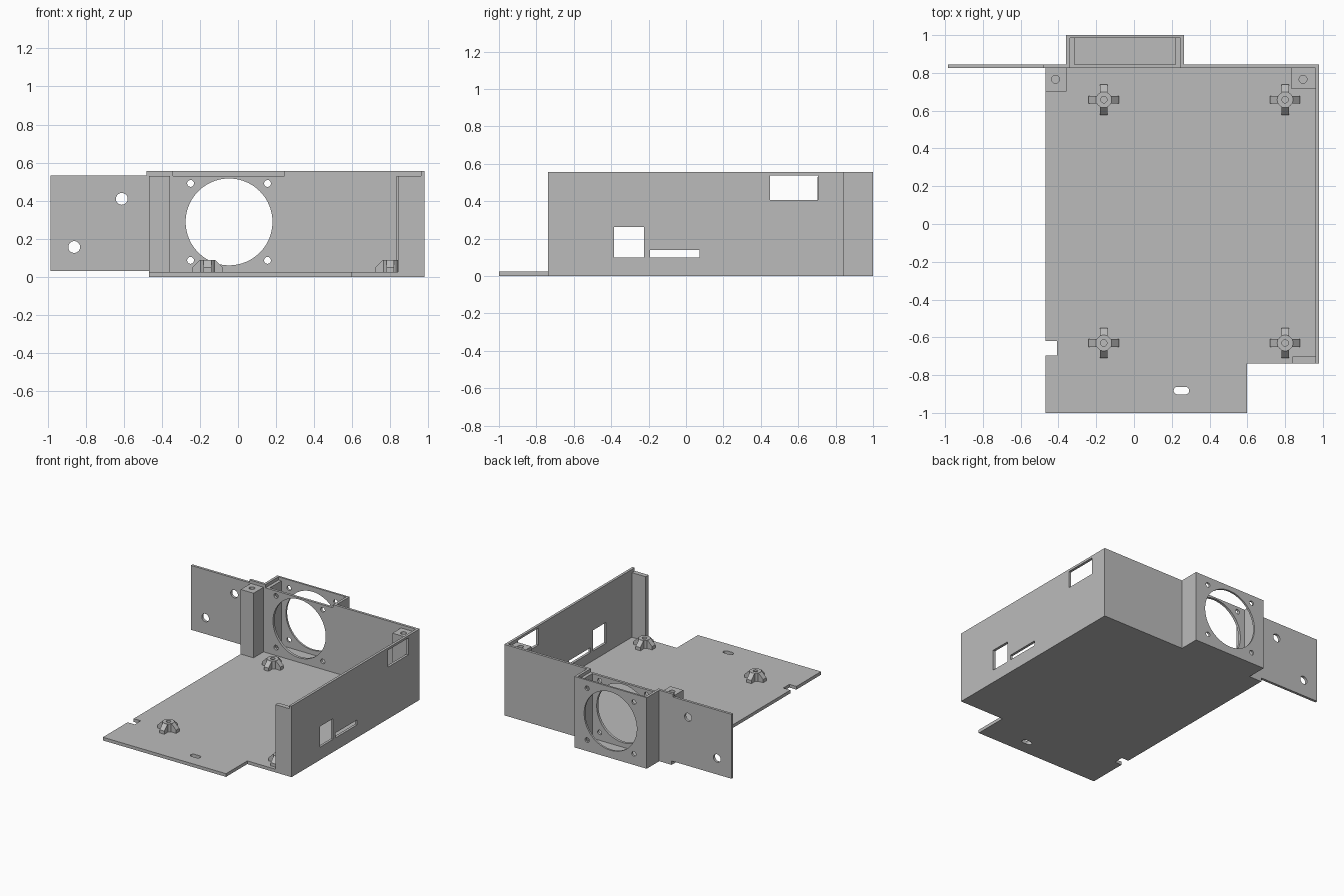
import bpy
import bmesh
from math import pi
from mathutils import Matrix, Vector

if "Cube" in bpy.data.objects:
    bpy.data.objects.remove(bpy.data.objects["Cube"])

grey = bpy.data.materials.new("plain grey")
grey.use_nodes = True
GREY = (0.5, 0.5, 0.5, 1)
grey.diffuse_color = GREY
grey.node_tree.nodes["Principled BSDF"].inputs["Base Color"].default_value = GREY


def finish(bm, name):
    bmesh.ops.recalc_face_normals(bm, faces=bm.faces)
    mesh = bpy.data.meshes.new(name)
    bm.to_mesh(mesh)
    bm.free()
    mesh.materials.append(grey)
    obj = bpy.data.objects.new(name, mesh)
    bpy.context.collection.objects.link(obj)
    return obj


def box(name, x, y, z):
    """Box from (low, high) ranges."""
    bm = bmesh.new()
    size = [b - a for a, b in (x, y, z)]
    mid = [(a + b) / 2 for a, b in (x, y, z)]
    bmesh.ops.create_cube(bm, size=1, matrix=Matrix.Translation(mid) @ Matrix.Diagonal((*size, 1)))
    return finish(bm, name)


def cylinder(name, centre, radius, depth, axis="Z", sides=32):
    bm = bmesh.new()
    turn = Matrix.Rotation(pi / 2, 4, "X") if axis == "Y" else Matrix()
    bmesh.ops.create_cone(bm, cap_ends=True, segments=sides, radius1=radius, radius2=radius,
                          depth=depth, matrix=Matrix.Translation(centre) @ turn)
    return finish(bm, name)


def prism(name, outline, offset, matrix=Matrix()):
    """Extrude a closed outline of 3D points along an offset."""
    bm = bmesh.new()
    face = bm.faces.new([bm.verts.new(p) for p in outline])
    out = bmesh.ops.extrude_face_region(bm, geom=[face])
    moved = [v for v in out["geom"] if isinstance(v, bmesh.types.BMVert)]
    bmesh.ops.translate(bm, vec=offset, verts=moved)
    bm.transform(matrix)
    return finish(bm, name)


def boolean(obj, others, operation="DIFFERENCE"):
    """Apply each boolean and remove its helper."""
    for other in others:
        mod = obj.modifiers.new("cut", "BOOLEAN")
        mod.operation = operation
        mod.solver = "EXACT"
        mod.object = other
        with bpy.context.temp_override(object=obj, active_object=obj):
            bpy.ops.object.modifier_apply(modifier=mod.name)
        bpy.data.objects.remove(other)


LEFT, RIGHT, FRONT = -0.468, 0.98, -0.738
WALL_IN, WALL_OUT = 0.825, 0.845
FLOOR, LEDGE, TOP = 0.025, 0.53, 0.555

# Floor plate with front tongue, edge notch and rounded slot
corners = [(LEFT, -1), (0.597, -1), (0.597, FRONT), (RIGHT, FRONT), (RIGHT, WALL_OUT), (LEFT, WALL_OUT)]
floor = prism("floor", [(x, y, 0) for x, y in corners], (0, 0, FLOOR))
boolean(floor, [
    box("notch", (-0.6, -0.407), (-0.695, -0.62), (-0.1, 0.1)),
    box("slot", (0.23, 0.272), (-0.902, -0.862), (-0.1, 0.1)),
    cylinder("slot_end", (0.23, -0.882, 0), 0.02, 0.2),
    cylinder("slot_end", (0.272, -0.882, 0), 0.02, 0.2),
])

# Side wall with port windows, and its front flange
side_wall = box("side_wall", (0.96, RIGHT), (FRONT, WALL_OUT), (0, TOP))
boolean(side_wall, [
    box("port", (0.9, 1.1), y, z) for y, z in (
        ((-0.385, -0.225), (0.1, 0.262)),
        ((-0.193, 0.073), (0.1, 0.138)),
        ((0.45, 0.705), (0.405, 0.537)))
])
box("front_flange", (0.84, 0.96), (FRONT, -0.702), (FLOOR, LEDGE))


def fan_cutters(y):
    """Round fan opening and its four screw holes."""
    cx, cz, half = -0.047, 0.289, 0.202
    cuts = [cylinder("fan_hole", (cx, y, cz), 0.228, 0.1, "Y", 96)]
    return cuts + [cylinder("screw_hole", (cx + i * half, y, cz + j * half), 0.018, 0.1, "Y")
                   for i in (-1, 1) for j in (-1, 1)]


# Back wall, cut down where the sliding lid enters the fan duct
DUCT = (-0.36, 0.265)
LID = (-0.34, 0.245)
back_wall = box("back_wall", (LEFT, RIGHT), (WALL_IN, WALL_OUT), (0, TOP))
boolean(back_wall, fan_cutters(WALL_IN) + [box("lid_gap", LID, (0.8, 0.9), (LEDGE, 0.6))])

# Fan duct behind the wall: outer plate, floor, thick sides with a lid ledge
duct_plate = box("duct_plate", DUCT, (0.985, 1), (0, TOP))
boolean(duct_plate, fan_cutters(0.99))
box("duct_floor", DUCT, (WALL_OUT, 0.985), (0, FLOOR))
for name, outer, step, inner in (("duct_side_right", DUCT[0], LID[0], -0.315),
                                 ("duct_side_left", DUCT[1], LID[1], 0.219)):
    section = [(outer, 0), (inner, 0), (inner, LEDGE), (step, LEDGE), (step, TOP), (outer, TOP)]
    prism(name, [(x, WALL_OUT, z) for x, z in section], (0, 0.14, 0))

# Side wing plate with two round holes, and the little lip above it
wing = box("wing_plate", (-0.985, LEFT), (WALL_IN, WALL_OUT), (0.03, 0.533))
boolean(wing, [cylinder("wing_hole", (x, WALL_IN, z), 0.031, 0.1, "Y")
               for x, z in ((-0.61, 0.41), (-0.86, 0.157))])
box("wall_lip", (-0.48, LEFT), (WALL_IN, WALL_OUT), (LEDGE, TOP))

# Corner posts with screw holes in the top
for name, x, y, hole in (("right_post", (LEFT, -0.357), 0.702, -0.416),
                         ("left_post", (0.832, 0.96), 0.718, 0.895)):
    post = box(name, x, (y, WALL_IN), (FLOOR, LEDGE))
    boolean(post, [cylinder("post_hole", (hole, 0.766, LEDGE), 0.021, 0.3)])

# Board standoffs: drilled pillar with four sloped fins
fin = [(0, 0.01), (0.08, 0.01), (0.08, 0.05), (0.04, 0.09), (0, 0.09)]
for x in (-0.16, 0.8):
    for y in (-0.63, 0.658):
        standoff = cylinder("standoff", (x, y, 0.05), 0.042, 0.08)
        fins = [prism("fin", [(r, -0.02, z) for r, z in fin], (0, 0.04, 0),
                      Matrix.Translation(Vector((x, y, 0))) @ Matrix.Rotation(k * pi / 2, 4, "Z"))
                for k in range(4)]
        boolean(standoff, fins, "UNION")
        boolean(standoff, [cylinder("pilot_hole", (x, y, 0.08), 0.017, 0.1)])
